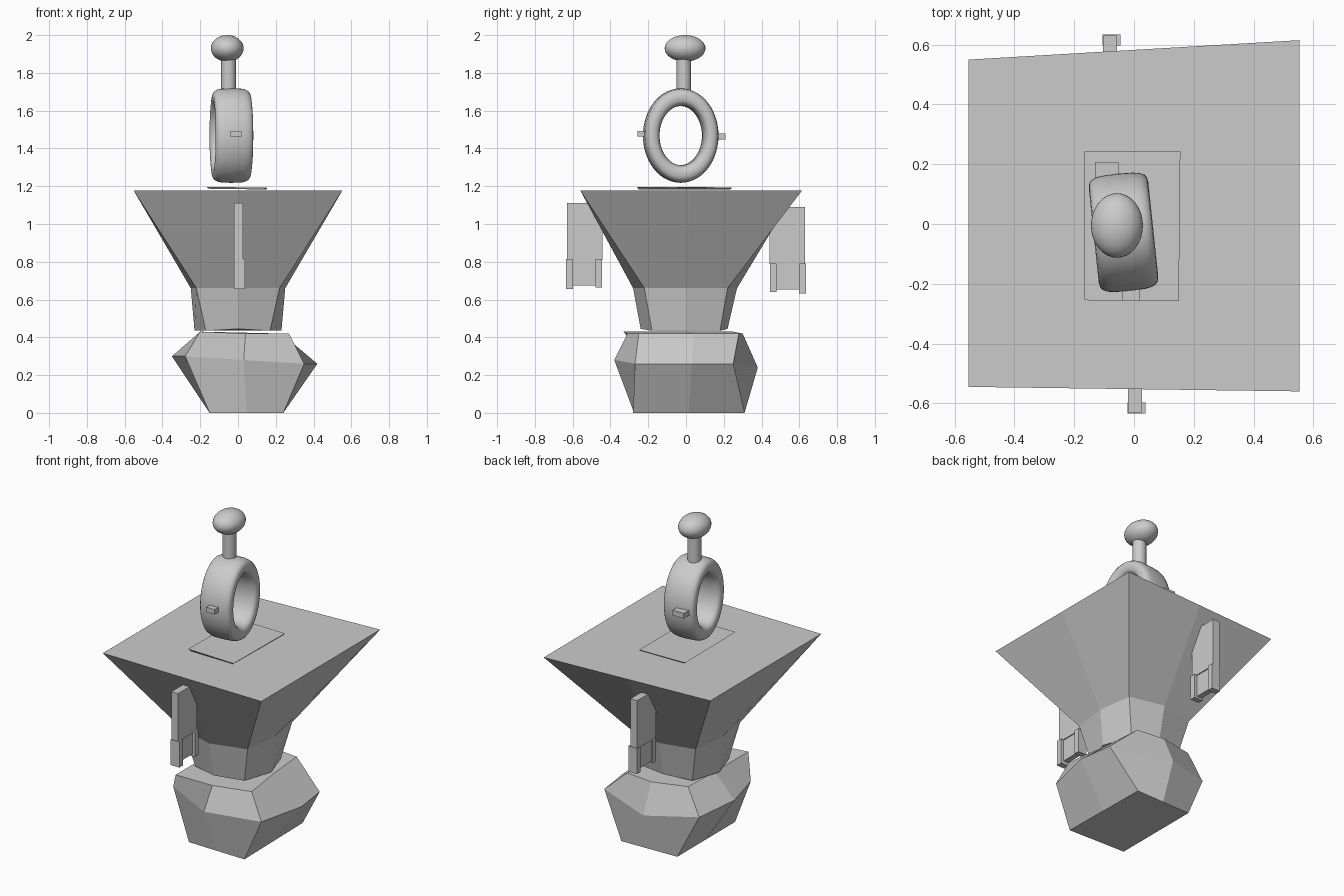
import bpy, bmesh, math
from mathutils import Matrix

if "Cube" in bpy.data.objects:
    bpy.data.objects.remove(bpy.data.objects["Cube"])

grey = bpy.data.materials.new("plain_grey")
grey.diffuse_color = (0.6, 0.6, 0.6, 1)
grey.use_nodes = True
grey.node_tree.nodes["Principled BSDF"].inputs["Base Color"].default_value = grey.diffuse_color


def make(name, verts, faces, smooth=False):
    me = bpy.data.meshes.new(name)
    me.from_pydata(verts, [], faces)
    bm = bmesh.new()
    bm.from_mesh(me)
    bmesh.ops.recalc_face_normals(bm, faces=bm.faces)
    bm.to_mesh(me)
    bm.free()
    me.materials.append(grey)
    ob = bpy.data.objects.new(name, me)
    bpy.context.collection.objects.link(ob)
    if smooth:
        for p in me.polygons:
            p.use_smooth = True
    return ob


def box(name, x0, x1, y0, y1, z0, z1):
    v = [(x, y, z) for x in (x0, x1) for y in (y0, y1) for z in (z0, z1)]
    f = [(0, 1, 3, 2), (4, 6, 7, 5), (0, 4, 5, 1), (2, 3, 7, 6), (0, 2, 6, 4), (1, 5, 7, 3)]
    return make(name, v, f)


def loft(name, rings):
    """Join rings of equal length and cap both ends."""
    n = len(rings[0])
    v = [p for r in rings for p in r]
    f = [(k * n + i, k * n + (i + 1) % n, (k + 1) * n + (i + 1) % n, (k + 1) * n + i)
         for k in range(len(rings) - 1) for i in range(n)]
    f += [tuple(reversed(range(n))), tuple(range(len(v) - n, len(v)))]
    return make(name, v, f)


def with_midpoints(quad, z):
    out = []
    for i, (x, y) in enumerate(quad):
        nx, ny = quad[(i + 1) % 4]
        out += [(x, y, z), ((x + nx) / 2, (y + ny) / 2, z)]
    return out


def octagon(cx, cy, front, right, back, left, z, dip=0.0):
    """Corners at +-cx, +-cy with side midpoints pushed out."""
    return [(-cx, -cy, z), (0, front, z + dip), (cx, -cy, z), (right, 0, z),
            (cx, cy, z), (0, back, z + dip), (-cx, cy, z), (left, 0, z)]


# Rock-like base
loft("base", [
    with_midpoints([(-.15, -.27), (.24, -.28), (.23, .31), (-.15, .30)], 0.0),
    [(-.28, -.24, .30), (.03, -.38, .28), (.35, -.27, .26), (.42, .03, .26),
     (.39, .25, .26), (.03, .38, .24), (-.28, .27, .27), (-.35, .02, .30)],
    [(-.20, -.33, .43), (.04, -.31, .42), (.27, -.25, .42), (.23, .04, .42),
     (.21, .28, .42), (.03, .30, .42), (-.19, .25, .43), (-.20, 0, .43)]])

# Flared torso
loft("torso", [
    octagon(.17, .18, -.24, .23, .22, -.23, .435, .01),
    octagon(.22, .22, -.28, .25, .27, -.25, .66),
    with_midpoints([(-.553, -.545), (.553, -.56), (.553, .615), (-.553, .55)], 1.178)])

# Neck plate
loft("neck_plate", [
    [(-.15, -.25, 1.186), (.14, -.25, 1.183), (.15, .235, 1.183), (-.15, .235, 1.186)],
    [(-.165, -.255, 1.197), (.15, -.258, 1.192), (.155, .243, 1.19), (-.165, .243, 1.194)]])

# Ring head: rounded section swept round an ellipse
N, M = 56, 20
verts = []
for i in range(N):
    a = 2 * math.pi * i / N
    for j in range(M):
        b = 2 * math.pi * j / M
        c, s = math.cos(b), math.sin(b)
        px = math.copysign(abs(c) ** .55, c) * .1
        t = math.copysign(abs(s) ** .7, s)
        verts.append((px, math.cos(a) * (.157 + .04 * t), math.sin(a) * (.203 + .047 * t)))
faces = [(i * M + j, i * M + (j + 1) % M, (i + 1) % N * M + (j + 1) % M, (i + 1) % N * M + j)
         for i in range(N) for j in range(M)]
ring = make("ring_head", verts, faces, True)
ring.data.transform(Matrix.Translation((-.035, -.028, 1.468)) @ Matrix.Rotation(math.radians(6), 4, 'Z'))

# Side lugs on the head
box("front_lug", -.04, .018, -.257, -.20, 1.462, 1.493)
box("back_lug", -.13, -.052, .14, .208, 1.448, 1.48)


# Stalk and top ball
def primitive(name, op, matrix, **kw):
    bm = bmesh.new()
    op(bm, matrix=matrix, **kw)
    me = bpy.data.meshes.new(name)
    bm.to_mesh(me)
    bm.free()
    me.materials.append(grey)
    ob = bpy.data.objects.new(name, me)
    bpy.context.collection.objects.link(ob)
    for p in me.polygons:
        p.use_smooth = len(p.vertices) <= 4


primitive("stalk", bmesh.ops.create_cone, Matrix.Translation((-.05, -.012, 1.785)),
          segments=24, radius1=.039, radius2=.039, depth=.19, cap_ends=True)
primitive("top_ball", bmesh.ops.create_uvsphere,
          Matrix.Translation((-.057, -.005, 1.93)) @ Matrix.Diagonal((.087, .108, .07, 1)),
          u_segments=32, v_segments=20, radius=1)

# Arms with two-pronged hands, front (s=-1) and back (s=1)
for side, s, cx, drop in (("front", -1, .003, 0), ("back", 1, -.08, .023)):
    def part(name, hw, ya, yb, z0, z1, dx=0):
        lo, hi = sorted((s * ya, s * yb))
        box(side + "_" + name, cx + dx - hw, cx + dx + hw, lo, hi, z0 - drop, z1 - drop)
    part("arm", .023, .443, .63, .81, 1.112)
    part("palm", .017, .47, .61, .675, .815)
    part("outer_prong", .03, .597, .634, .655, .815, .005)
    part("inner_prong", .03, .445, .48, .663, .815, .005)
